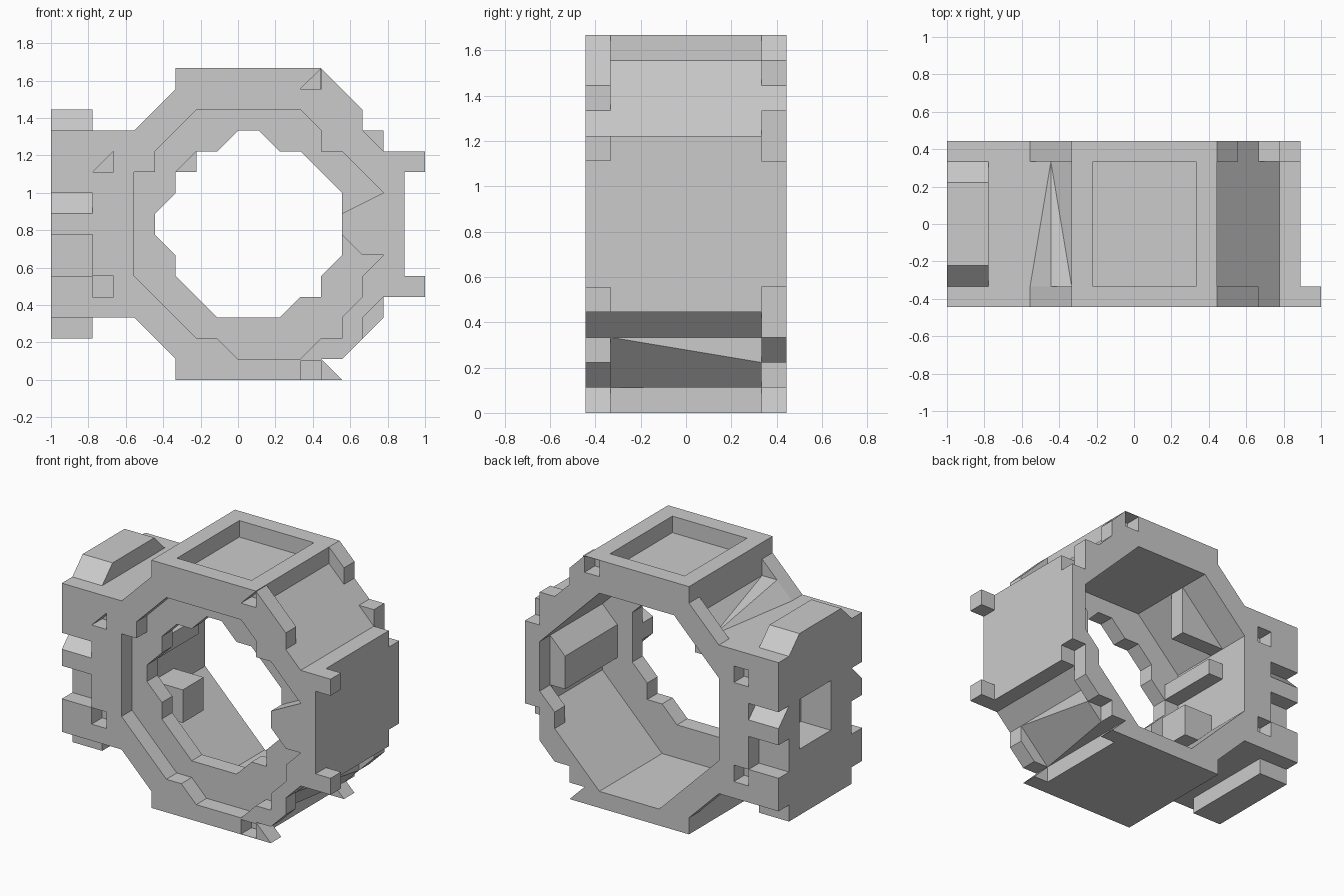
import bpy, bmesh
from mathutils import Vector

if "Cube" in bpy.data.objects:
    bpy.data.objects.remove(bpy.data.objects["Cube"], do_unlink=True)

U = 1 / 9  # one grid step

grey = bpy.data.materials.new("light_grey")
grey.use_nodes = True
colour = (0.6, 0.6, 0.6, 1)
grey.diffuse_color = colour
grey.node_tree.nodes["Principled BSDF"].inputs["Base Color"].default_value = colour


def finish(bm, name):
    bmesh.ops.recalc_face_normals(bm, faces=bm.faces)
    mesh = bpy.data.meshes.new(name)
    bm.to_mesh(mesh)
    bm.free()
    mesh.materials.append(grey)
    ob = bpy.data.objects.new(name, mesh)
    bpy.context.scene.collection.objects.link(ob)
    return ob


def prism(name, outline, y0, y1):
    """Extrude an x-z outline along y."""
    bm = bmesh.new()
    face = bm.faces.new([bm.verts.new((x * U, y0 * U, z * U)) for x, z in outline])
    ext = bmesh.ops.extrude_face_region(bm, geom=[face])
    moved = [g for g in ext["geom"] if isinstance(g, bmesh.types.BMVert)]
    bmesh.ops.translate(bm, verts=moved, vec=(0, (y1 - y0) * U, 0))
    return finish(bm, name)


def hull(name, points):
    bm = bmesh.new()
    for p in points:
        bm.verts.new(Vector(p) * U)
    bmesh.ops.convex_hull(bm, input=bm.verts)
    bmesh.ops.dissolve_limit(bm, angle_limit=0.01, verts=bm.verts, edges=bm.edges)
    return finish(bm, name)


def box(name, x0, x1, y0, y1, z0, z1):
    return prism(name, [(x0, z0), (x1, z0), (x1, z1), (x0, z1)], y0, y1)


def cut(ob, *cutters):
    """Subtract the cutters, then remove them."""
    for c in cutters:
        mod = ob.modifiers.new("cut", 'BOOLEAN')
        mod.operation, mod.solver, mod.object = 'DIFFERENCE', 'EXACT', c
    bpy.context.view_layer.update()
    deps = bpy.context.evaluated_depsgraph_get()
    mesh = bpy.data.meshes.new_from_object(ob.evaluated_get(deps))
    ob.modifiers.clear()
    ob.data = mesh
    for c in cutters:
        bpy.data.objects.remove(c, do_unlink=True)


# Outlines in grid steps
core = [(-3, 14), (4, 14), (7, 11), (8, 11), (8, 4), (7, 4), (4, 1), (4, 0),
        (-3, 0), (-3, 2), (-4, 3), (-9, 3), (-9, 12), (-4, 12), (-3, 13)]
flange_side = [(4, 0), (-3, 0), (-3, 1), (-5, 3), (-9, 3), (-9, 12), (-5, 12),
               (-3, 14), (-3, 15), (4, 15)]
front_edge = [(6, 13), (6, 12), (7, 11), (8, 11), (8, 4), (7, 4), (6, 3), (6, 2),
              (5, 1), (4, 1)]
back_edge = [(5, 14), (5, 13), (6, 12), (7, 12), (7, 10), (8, 10), (8, 5), (7, 5),
             (7, 3), (6, 2), (5, 2), (5, 1), (4, 1)]
cavity = [(-2, 13), (3, 13), (7, 9), (7, 5), (3, 1), (-1, 1), (-5, 5), (-5, 10)]
back_opening = [(-2, 13), (3, 13), (7, 9), (7, 6), (6, 5), (6, 4), (3, 1),
                (-1, 1), (-5, 5), (-5, 10)]
front_opening = [(-2, 13), (3, 13), (4, 12), (4, 11), (5, 11), (7, 9), (5, 8),
                 (5, 7), (6, 6), (7, 6), (6, 5), (6, 4), (5, 3), (5, 2), (4, 2),
                 (3, 1), (0, 1), (-1, 2), (-2, 2), (-5, 5), (-5, 10), (-4, 10),
                 (-4, 11)]
lip_hole = [(-4, 8), (-3, 9), (-3, 10), (-2, 11), (-1, 11), (0, 12), (1, 12),
            (2, 11), (3, 11), (5, 9), (5, 6), (4, 5), (4, 4), (3, 4), (2, 3),
            (-1, 3), (-3, 5), (-3, 6), (-4, 7)]

# Ring body with a pocket in the outer side of the block
body = prism("ring_body", core, -2, 3)
cut(body, prism("c", cavity, -5, 5), box("c", -10, -7, -1, 2, 6, 9))

# Recessed lip behind the front flange
lip = prism("front_lip", core, -3, -2)
cut(lip, prism("c", lip_hole, -5, 5))

# Front and back flanges with side notches, small sockets and corner nicks
for name, s, edge, opening in (("front", -1, front_edge, front_opening),
                               ("back", 1, back_edge, back_opening)):
    y0, y1 = sorted((s * 3, s * 4))
    c0, c1 = y0 - 0.5, y1 + 0.5
    ob = prism(name + "_flange", flange_side + edge, y0, y1)
    socket = [(-7, 10), (-6, 10), (-6, 11)]
    nick = [(3, 14), (4.02, 14), (4.02, 15)]
    if s > 0:
        socket.append((-7, 11))
        nick = [(3, 14), (4, 14), (4, 14.98), (3, 14.98)]
    cut(ob, prism("c", opening, c0, c1),
        box("c", -10, -7, c0, c1, 5, 9),
        box("c", -7, -6, c0, c1, 4, 5),
        prism("c", socket, c0, c1),
        prism("c", nick, c0, c1))
    if s < 0:
        cut(ob, prism("c", [(3, 0.02), (4, 0.02), (4, 0.9), (3, 0.9)], c0, c1))
    # Sloped tooth inside the side notch
    hull(name + "_side_tooth", [(x, y, z) for x in (-9, -7) for y, z in
         ((s * 3, 9), (s * 4, 8), (s * 4, 7), (s * 3, 7))])
    # Pointed foot at the lower edge
    prism(name + "_foot", [(4, 0), (5, 0), (4, 1)], y0, y1)

# Raised frame on top
frame = box("top_frame", -3, 4, -3, 3, 14, 15)
cut(frame, box("c", -2, 3, -2.98, 2.98, 14, 16))

# Side block: chamfered cap and base
hull("block_cap", [(x, y, z) for x in (-9, -7) for y, z in
     ((-3, 12), (3, 12), (2, 13), (-2, 13))])
box("block_base", -9, -7, -3, 3, 2, 3)

# Front pegs beside the flat panel
for label, z in (("upper", 10), ("lower", 4)):
    box(label + "_peg", 8, 9, -4, -3, z, z + 1)

# Tapering ramps in the outer grooves
hull("upper_ramp", [(-5, -3, 12), (-4, -3, 13), (-3, -3, 13), (-4, -3, 12),
                    (-4, 3, 12)])
hull("lower_ramp", [(6, -3, 3), (5, -3, 2), (4, -3, 1), (4, 3, 1),
                    (5, 3, 1), (6, 3, 2), (6, 3, 3)])

# Ribs and blocks inside the ring
prism("panel_side_rib", [(7, 9), (6, 8), (6, 6), (7, 6)], -2, 3)
box("inner_block", -5, -3, -1, 1, 4, 6)
box("block_side_rib", -5, -4, -2, 2, 8, 9)
prism("inner_corner_rib", [(-5, 10), (-2, 10), (-2, 13)], 1, 2)
